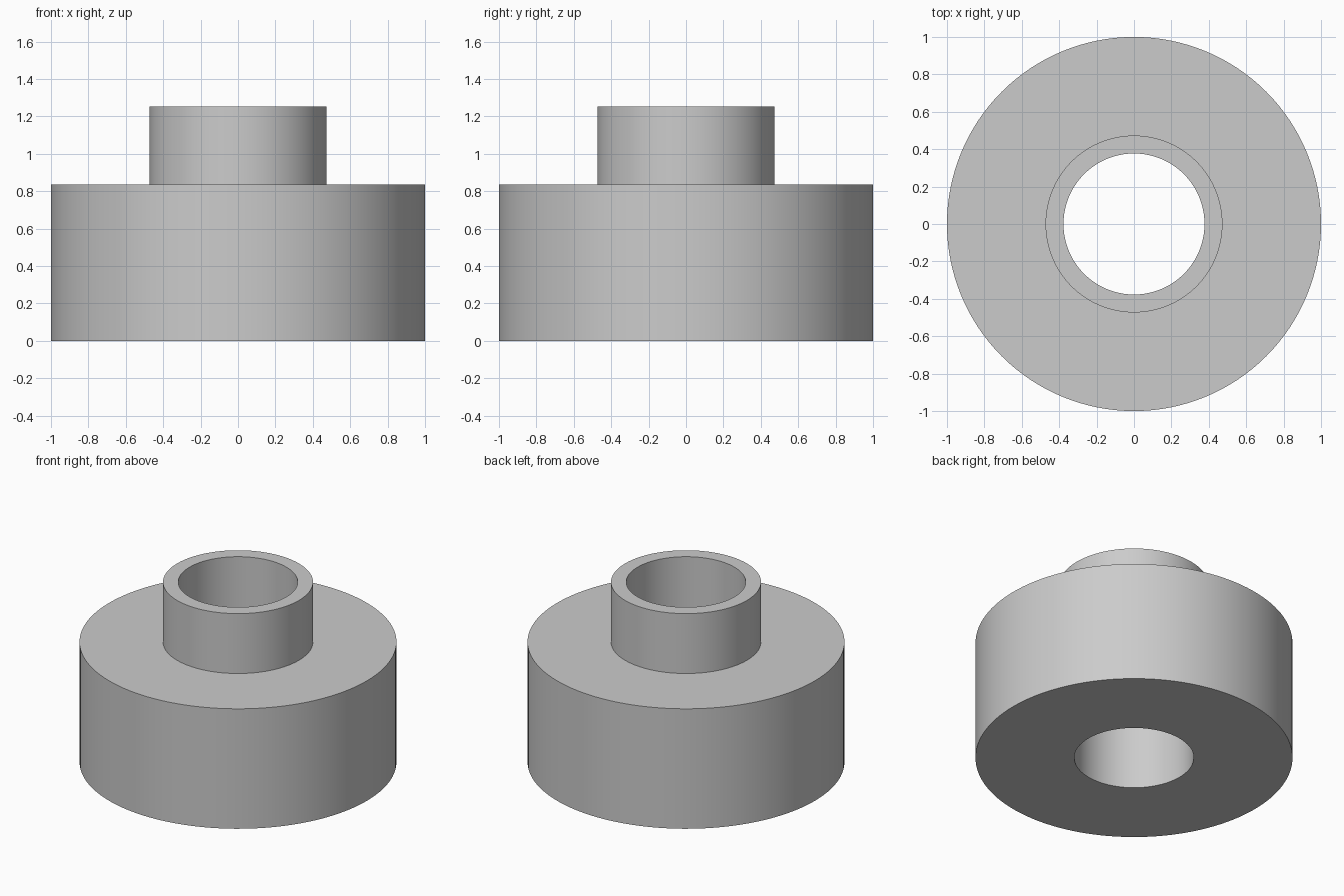
import bpy
import bmesh
import math

cube = bpy.data.objects.get("Cube")
if cube:
    bpy.data.objects.remove(cube, do_unlink=True)

SEGMENTS = 128
BASE_R, HUB_R, BORE_R = 1.0, 0.473, 0.377
BASE_TOP, HUB_TOP = 0.835, 1.252

# Plain grey material
grey = bpy.data.materials.new("plain_grey")
grey.use_nodes = True
colour = (0.6, 0.6, 0.6, 1.0)
grey.diffuse_color = colour
grey.node_tree.nodes["Principled BSDF"].inputs["Base Color"].default_value = colour


def lathe(name, profile):
    """Spin a closed radius/height profile around the z axis."""
    bm = bmesh.new()
    verts = [bm.verts.new((r, 0, z)) for r, z in profile]
    edges = [bm.edges.new((a, b)) for a, b in zip(verts, verts[1:] + verts[:1])]
    bmesh.ops.spin(bm, geom=verts + edges, cent=(0, 0, 0), axis=(0, 0, 1),
                   angle=math.tau, steps=SEGMENTS, use_duplicate=False)
    bmesh.ops.remove_doubles(bm, verts=bm.verts, dist=1e-4)
    bmesh.ops.recalc_face_normals(bm, faces=bm.faces)
    mesh = bpy.data.meshes.new(name)
    bm.to_mesh(mesh)
    bm.free()
    mesh.materials.append(grey)
    obj = bpy.data.objects.new(name, mesh)
    bpy.context.collection.objects.link(obj)
    return obj


# Wide base and narrow hub collar with a bore through both
bushing = lathe("stepped_bushing", [
    (BORE_R, 0), (BASE_R, 0), (BASE_R, BASE_TOP),
    (HUB_R, BASE_TOP), (HUB_R, HUB_TOP), (BORE_R, HUB_TOP),
])

# Smooth walls, sharp rims
bpy.ops.object.select_all(action="DESELECT")
bushing.select_set(True)
bpy.context.view_layer.objects.active = bushing
bpy.ops.object.shade_smooth_by_angle(angle=math.radians(30))
